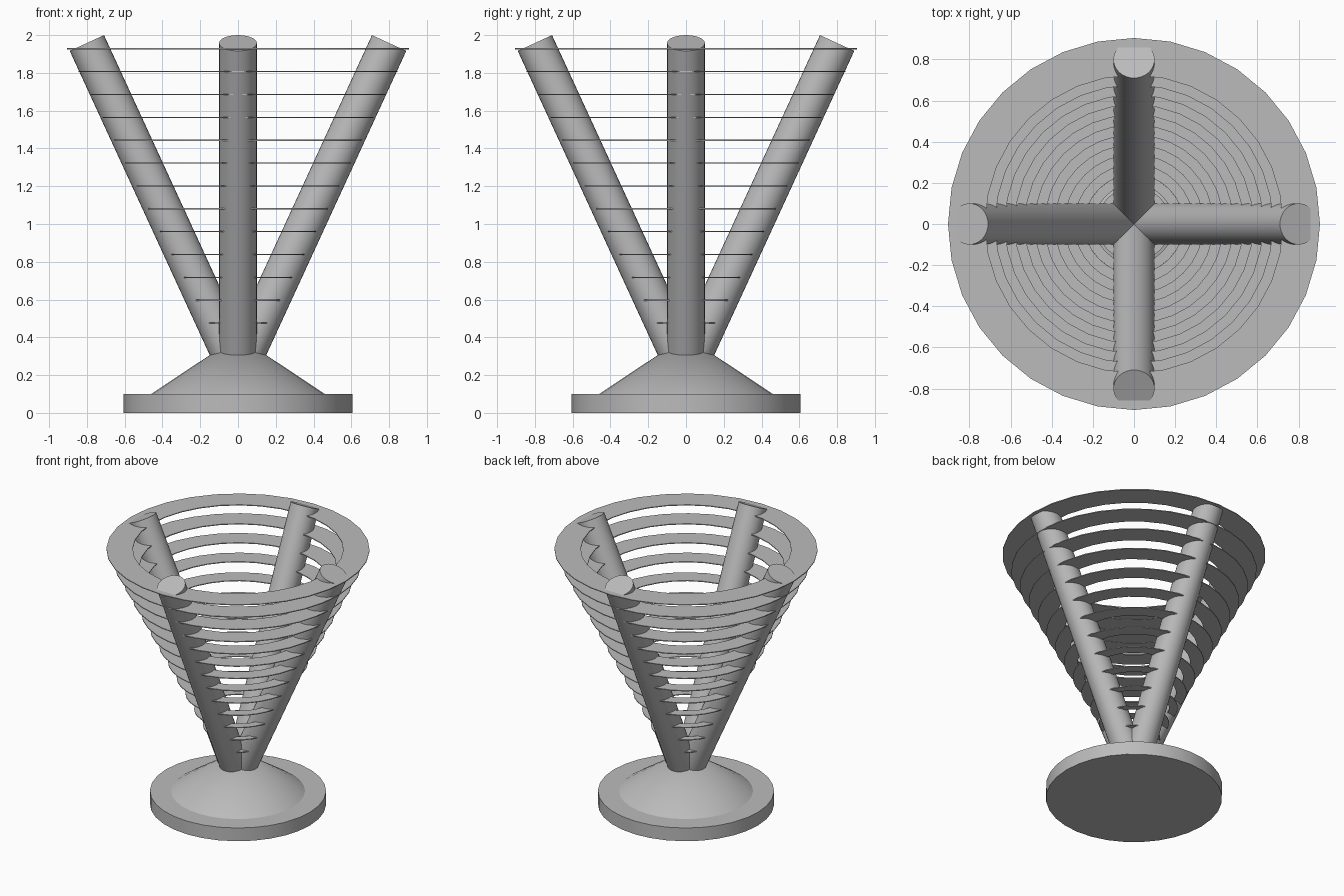
import bpy, bmesh, math
from mathutils import Vector

cube = bpy.data.objects.get("Cube")
if cube:
    bpy.data.objects.remove(cube, do_unlink=True)

SIDES = 32

grey = bpy.data.materials.new("plain_grey")
grey.use_nodes = True
colour = (0.5, 0.5, 0.5, 1)
grey.diffuse_color = colour
grey.node_tree.nodes["Principled BSDF"].inputs["Base Color"].default_value = colour


def finish(obj, name):
    obj.name = obj.data.name = name
    obj.data.materials.append(grey)
    bpy.ops.object.select_all(action='DESELECT')
    obj.select_set(True)
    bpy.context.view_layer.objects.active = obj
    bpy.ops.object.shade_smooth_by_angle(angle=math.radians(30))


def rod(name, start, end, r1, r2):
    """Round bar or cone between two points."""
    axis = Vector(end) - Vector(start)
    bpy.ops.mesh.primitive_cone_add(
        vertices=SIDES, radius1=r1, radius2=r2, depth=axis.length,
        location=(Vector(start) + Vector(end)) / 2,
        rotation=axis.to_track_quat('Z', 'Y').to_euler())
    finish(bpy.context.object, name)


def ring(name, z, outer, inner, thick):
    """Thin flat washer spun from a rectangular section."""
    bm = bmesh.new()
    section = [(inner, -thick / 2), (outer, -thick / 2), (outer, thick / 2), (inner, thick / 2)]
    loops = []
    for i in range(SIDES):
        a = math.tau * i / SIDES
        loops.append([bm.verts.new((r * math.cos(a), r * math.sin(a), h)) for r, h in section])
    for i, near in enumerate(loops):
        far = loops[(i + 1) % SIDES]
        for j in range(4):
            k = (j + 1) % 4
            bm.faces.new((near[j], far[j], far[k], near[k]))
    bmesh.ops.recalc_face_normals(bm, faces=bm.faces)
    mesh = bpy.data.meshes.new(name)
    bm.to_mesh(mesh)
    bm.free()
    obj = bpy.data.objects.new(name, mesh)
    obj.location.z = z
    bpy.context.collection.objects.link(obj)
    finish(obj, name)


# Round foot and the cone rising from it
rod("base_disc", (0, 0, 0), (0, 0, 0.1), 0.605, 0.605)
rod("base_cone", (0, 0, 0.09), (0, 0, 0.405), 0.475, 0)

# Four splayed bars meeting at the cone
for name, dx, dy in (("left", 1, 0), ("right", -1, 0), ("front", 0, -1), ("back", 0, 1)):
    rod(name + "_bar", (0, 0, 0.22), (0.8 * dx, 0.8 * dy, 1.958), 0.1, 0.1)

# Stack of flat rings widening upwards
COUNT = 13
for i in range(COUNT):
    t = i / (COUNT - 1)
    outer = 0.18 + 0.724 * t
    ring(f"ring_{i + 1}", 0.475 + 1.453 * t, outer, outer * 0.8, 0.006)
